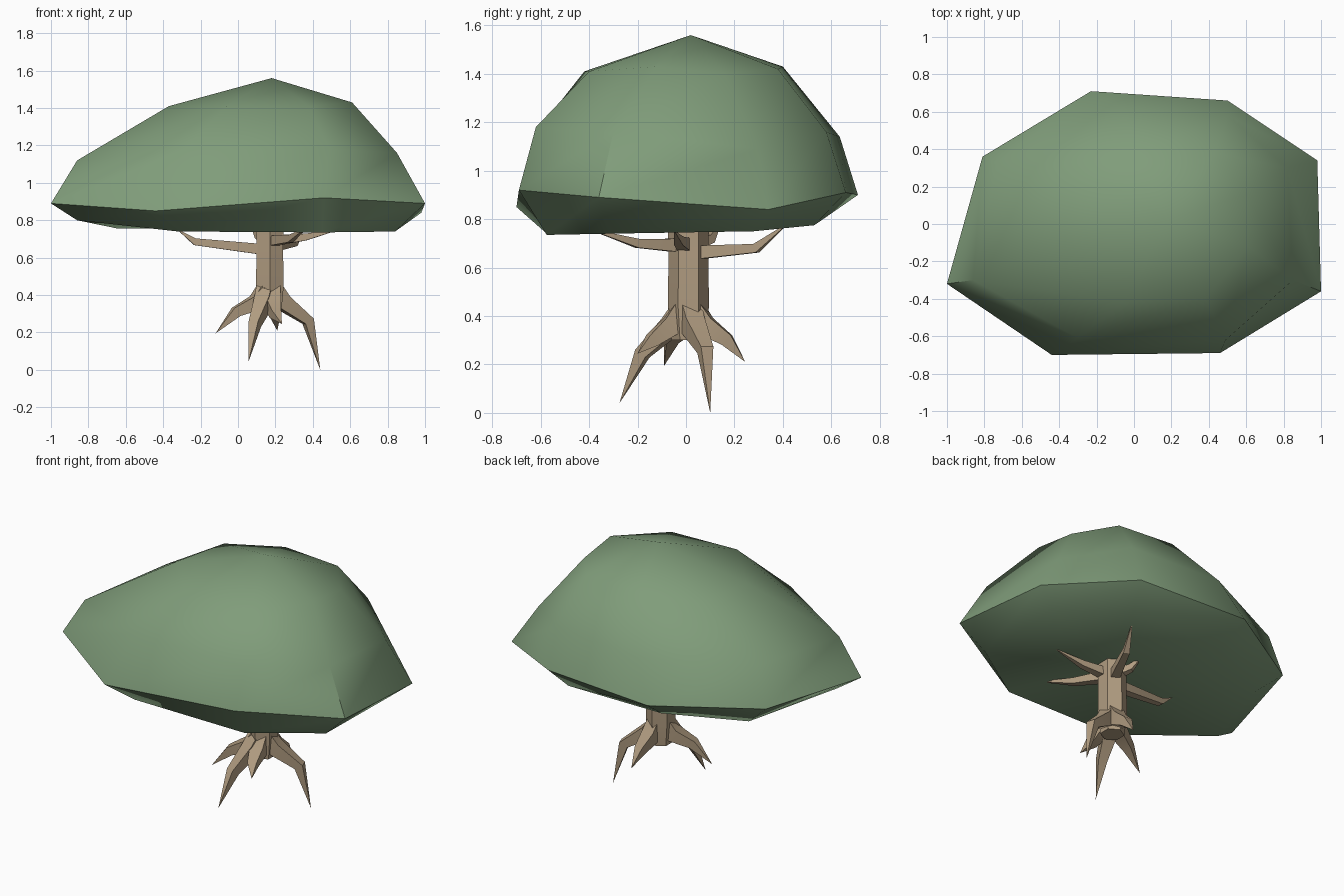
import bpy, bmesh, math
from mathutils import Vector

if "Cube" in bpy.data.objects:
    bpy.data.objects.remove(bpy.data.objects["Cube"])


def material(name, color):
    m = bpy.data.materials.new(name)
    m.diffuse_color = (*color, 1)
    m.use_nodes = True
    m.node_tree.nodes["Principled BSDF"].inputs["Base Color"].default_value = m.diffuse_color
    return m


LEAF = material("leaf green", (0.215, 0.335, 0.195))
BARK = material("bark tan", (0.44, 0.335, 0.22))


def finish(name, bm, mat, angle):
    bmesh.ops.recalc_face_normals(bm, faces=bm.faces)
    me = bpy.data.meshes.new(name)
    bm.to_mesh(me)
    bm.free()
    me.materials.append(mat)
    ob = bpy.data.objects.new(name, me)
    bpy.context.collection.objects.link(ob)
    bpy.ops.object.select_all(action='DESELECT')
    ob.select_set(True)
    bpy.context.view_layer.objects.active = ob
    bpy.ops.object.shade_smooth_by_angle(angle=math.radians(angle))
    return ob


def skin(bm, rings):
    """Join consecutive rings of vertices with quads."""
    for a, b in zip(rings, rings[1:]):
        n = len(a)
        for i in range(n):
            j = (i + 1) % n
            bm.faces.new((a[i], a[j], b[j], b[i]))


def fan(bm, ring, tip):
    v = bm.verts.new(tip)
    for i in range(len(ring)):
        bm.faces.new((ring[i], ring[(i + 1) % len(ring)], v))


def limb(name, path, radii, sides=4):
    """Tapered tube along a path, ending in a point if the last radius is 0."""
    bm = bmesh.new()
    pts = [Vector(p) for p in path]
    rings = []
    for i, (p, r) in enumerate(zip(pts, radii)):
        if r == 0:
            continue
        d = (pts[min(i + 1, len(pts) - 1)] - pts[max(i - 1, 0)]).normalized()
        side = d.cross(Vector((0, 0, 1)))
        side = side.normalized() if side.length > 0.05 else Vector((1, 0, 0))
        up = side.cross(d).normalized()
        ang = [2 * math.pi * (k + 0.5) / sides for k in range(sides)]
        rings.append([bm.verts.new(p + r * (side * math.cos(a) + up * math.sin(a)))
                      for a in ang])
    skin(bm, rings)
    bm.faces.new(rings[0])
    if radii[-1] == 0:
        fan(bm, rings[-1], pts[-1])
    else:
        bm.faces.new(rings[-1])
    return finish(name, bm, BARK, 30)


# Canopy: four eight-point rings closed by an apex and an underside
lower = [(-.86, -.28, .80), (-.32, -.575, .74), (.45, -.575, .735), (.84, -.32, .74),
         (.84, .28, .75), (.45, .53, .775), (-.20, .53, .775), (-.65, .30, .757)]
rim = [(-1, -.32, .89), (-.44, -.70, .85), (.46, -.69, .92), (1, -.36, .89),
       (.98, .34, .84), (.50, .66, .91), (-.23, .71, .90), (-.81, .36, .90)]
middle = [(-.86, -.30, 1.12), (-.30, -.61, 1.17), (.49, -.62, 1.18), (.85, -.30, 1.16),
          (.82, .30, 1.09), (.50, .58, 1.16), (-.10, .635, 1.14), (-.73, .33, 1.14)]
upper = [(-.37, -.08, 1.41), (-.06, -.42, 1.41), (.38, -.40, 1.41), (.61, -.12, 1.43),
         (.60, .16, 1.40), (.43, .38, 1.42), (.05, .40, 1.43), (-.30, .29, 1.40)]
bm = bmesh.new()
rings = [[bm.verts.new(p) for p in ring] for ring in (lower, rim, middle, upper)]
skin(bm, rings)
fan(bm, rings[-1], (.18, .02, 1.56))
fan(bm, rings[0], (.15, 0, .755))
finish("canopy", bm, LEAF, 50)

# Trunk
limb("trunk", [(.17, .01, .30), (.17, .01, .44), (.17, .01, .66), (.17, .01, .78)],
     [.07, .085, .082, .085], 6)

# Roots: start in the trunk, bend at the knee, end in a point
roots = [
    [(.15, 0, .43), (.10, -.02, .36), (-.01, -.06, .31), (-.12, -.09, .195)],
    [(.15, -.01, .43), (.135, -.06, .36), (.09, -.18, .245), (.055, -.275, .04)],
    [(.18, -.01, .43), (.185, -.06, .36), (.20, -.14, .30), (.235, -.20, .245)],
    [(.19, .01, .43), (.24, .03, .36), (.375, .08, .26), (.44, .10, 0)],
    [(.18, .03, .43), (.19, .08, .36), (.20, .17, .30), (.21, .245, .21)],
]
for i, path in enumerate(roots):
    limb(f"root_{i + 1}", path, [.06, .058, .038, 0])

# Branches: leave the trunk nearly level, then rise into the canopy
branches = [
    [(.17, 0, .64), (-.23, -.04, .685), (-.33, -.05, .755)],
    [(.17, 0, .69), (.28, -.20, .70), (.37, -.42, .765)],
    [(.17, 0, .69), (.36, -.03, .71), (.56, -.05, .755)],
    [(.17, .01, .66), (.30, .29, .68), (.37, .43, .79)],
    [(.17, .01, .69), (.11, .10, .72), (.06, .15, .80)],
]
for i, path in enumerate(branches):
    limb(f"branch_{i + 1}", path, [.042, .026, 0])
